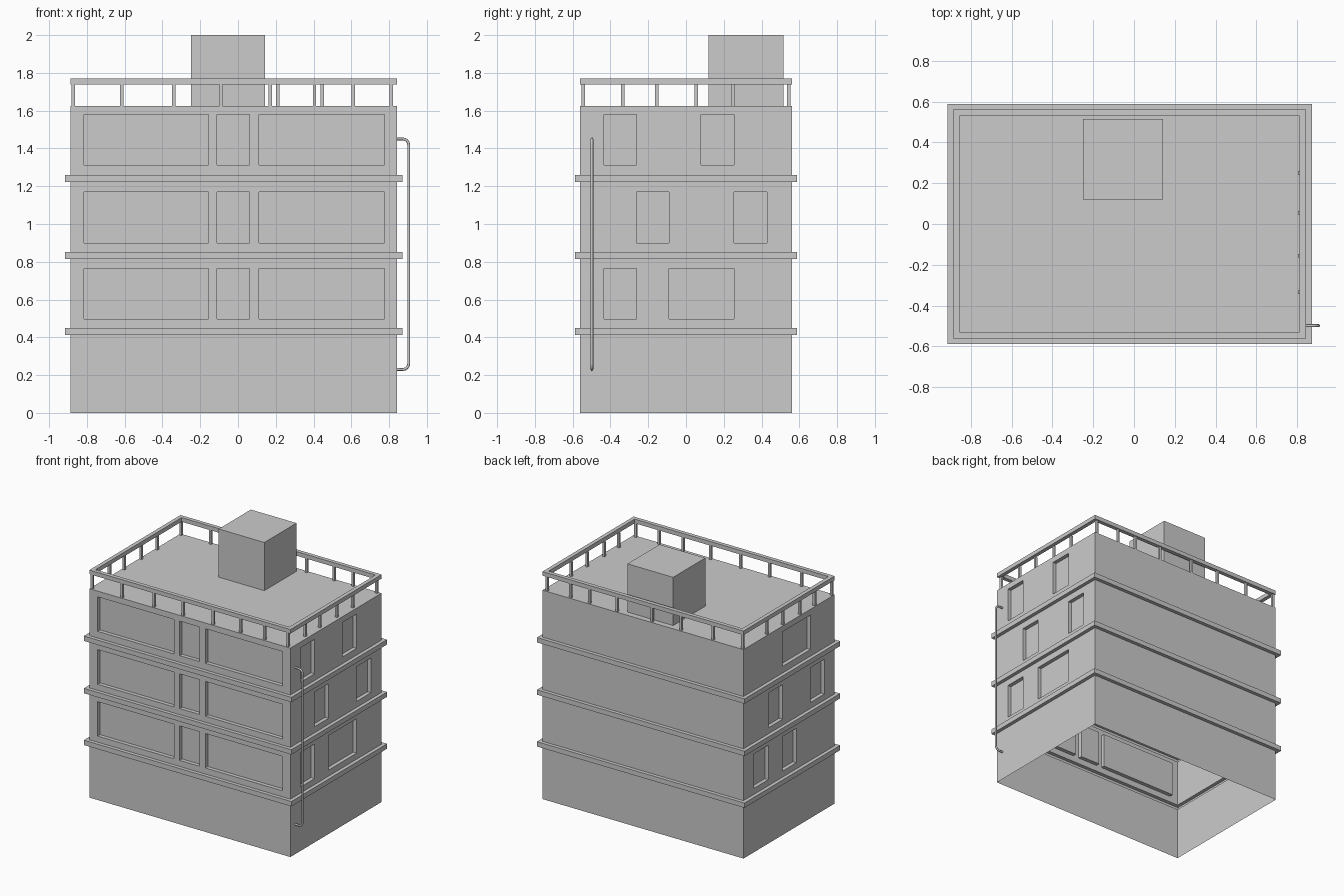
import bpy, bmesh
from mathutils import Vector

if "Cube" in bpy.data.objects:
    bpy.data.objects.remove(bpy.data.objects["Cube"])

X0, X1, Y = -0.887, 0.843, 0.56      # wall extents
ROOF = 1.625


def make_object(name, bm):
    bmesh.ops.recalc_face_normals(bm, faces=bm.faces)
    mesh = bpy.data.meshes.new(name)
    bm.to_mesh(mesh)
    bm.free()
    obj = bpy.data.objects.new(name, mesh)
    bpy.context.collection.objects.link(obj)
    return obj


def add_box(bm, x, y, z):
    verts = bmesh.ops.create_cube(bm, size=1)["verts"]
    for v in verts:
        v.co = Vector([(r[0] + r[1]) / 2 + c * (r[1] - r[0])
                       for r, c in zip((x, y, z), v.co)])


def ring(bm, z, off):
    return [bm.verts.new((x, y, z)) for x, y in (
        (X0 - off, -Y - off), (X1 + off, -Y - off),
        (X1 + off, Y + off), (X0 - off, Y + off))]


def bridge(bm, a, b):
    for i in range(4):
        j = (i + 1) % 4
        bm.faces.new((a[i], a[j], b[j], b[i]))


# Tower body with the floor ledges stepped out of its walls
levels = [(0, 0)]
for lo, hi in ((0.412, 0.45), (0.815, 0.853), (1.222, 1.26)):
    levels += [(lo, 0), (lo, 0.028), (hi, 0.028), (hi, 0)]
levels.append((ROOF, 0))
bm = bmesh.new()
rings = [ring(bm, z, off) for z, off in levels]
for a, b in zip(rings, rings[1:]):
    bridge(bm, a, b)
bm.faces.new(rings[0])
bm.faces.new(rings[-1])
body = make_object("building_body", bm)

# Window recesses: per floor z range, right-wall and left-wall y ranges
D = 0.03
front = ((-0.815, -0.157), (-0.11, 0.06), (0.112, 0.775))
floors = (
    ((0.497, 0.765), ((-0.435, -0.262), (-0.09, 0.255)), ((-0.09, 0.08), (0.255, 0.43))),
    ((0.90, 1.17), ((-0.262, -0.09), (0.255, 0.43)), ((-0.435, -0.262), (0.08, 0.255))),
    ((1.312, 1.58), ((-0.435, -0.262), (0.08, 0.255)), ((-0.262, 0.08),)),
)
bm = bmesh.new()
for z, right, left in floors:
    for x in front:
        add_box(bm, x, (-Y - 0.1, -Y + D), z)
    for y in right:
        add_box(bm, (X1 - D, X1 + 0.1), y, z)
    for y in left:
        add_box(bm, (X0 - 0.1, X0 + D), y, z)
cutter = make_object("window_cutter", bm)
cutter.hide_render = True
mod = body.modifiers.new("windows", "BOOLEAN")
mod.operation = "DIFFERENCE"
mod.solver = "EXACT"
mod.object = cutter
bpy.context.view_layer.objects.active = body
bpy.ops.object.modifier_apply(modifier=mod.name)
bpy.data.objects.remove(cutter)

# Open underside
bm = bmesh.new()
bm.from_mesh(body.data)
floor = [f for f in bm.faces if all(v.co.z < 1e-4 for v in f.verts)]
bmesh.ops.delete(bm, geom=floor, context="FACES")
bm.to_mesh(body.data)
bm.free()

# Roof stair house
bm = bmesh.new()
add_box(bm, (-0.25, 0.143), (0.12, 0.515), (ROOF, 2.0))
make_object("stair_house", bm)

# Handrail frame
bm = bmesh.new()
loops = [ring(bm, 1.738, 0), ring(bm, 1.77, 0), ring(bm, 1.77, -0.031), ring(bm, 1.738, -0.031)]
for i in range(4):
    bridge(bm, loops[i], loops[(i + 1) % 4])
make_object("handrail", bm)

# Railing posts
W = 0.009
ex0, ex1, ey = X0 + 0.0155, X1 - 0.0355, Y - 0.0155
ex1 = X1 - 0.0155
spots = [(x, y) for x in (ex0, ex1) for y in (-ey, -0.335, -0.155, 0.055, 0.25, ey)]
spots += [(x, -ey) for x in (-0.615, -0.34, -0.09, 0.17, 0.405, 0.61)]
spots += [(x, ey) for x in (-0.615, -0.34, -0.09, 0.21, 0.447, 0.61)]
bm = bmesh.new()
for x, y in spots:
    x = min(x, 0.812)
    add_box(bm, (x - W, x + W), (y - W, y + W), (ROOF, 1.738))
make_object("railing_posts", bm)

# Drain pipe with rounded elbows
curve = bpy.data.curves.new("drain_pipe", "CURVE")
curve.dimensions = "3D"
curve.bevel_depth = 0.0075
curve.bevel_resolution = 2
curve.use_fill_caps = True
half = [(X1, 1.45), (0.873, 1.45), (0.885, 1.4475), (0.895, 1.441), (0.9015, 1.431), (0.904, 1.419)]
path = half + [(x, 1.68 - z) for x, z in reversed(half)]
spline = curve.splines.new("POLY")
spline.points.add(len(path) - 1)
for p, (x, z) in zip(spline.points, path):
    p.co = (x, -0.498, z, 1)
pipe = bpy.data.objects.new("drain_pipe", curve)
bpy.context.collection.objects.link(pipe)
